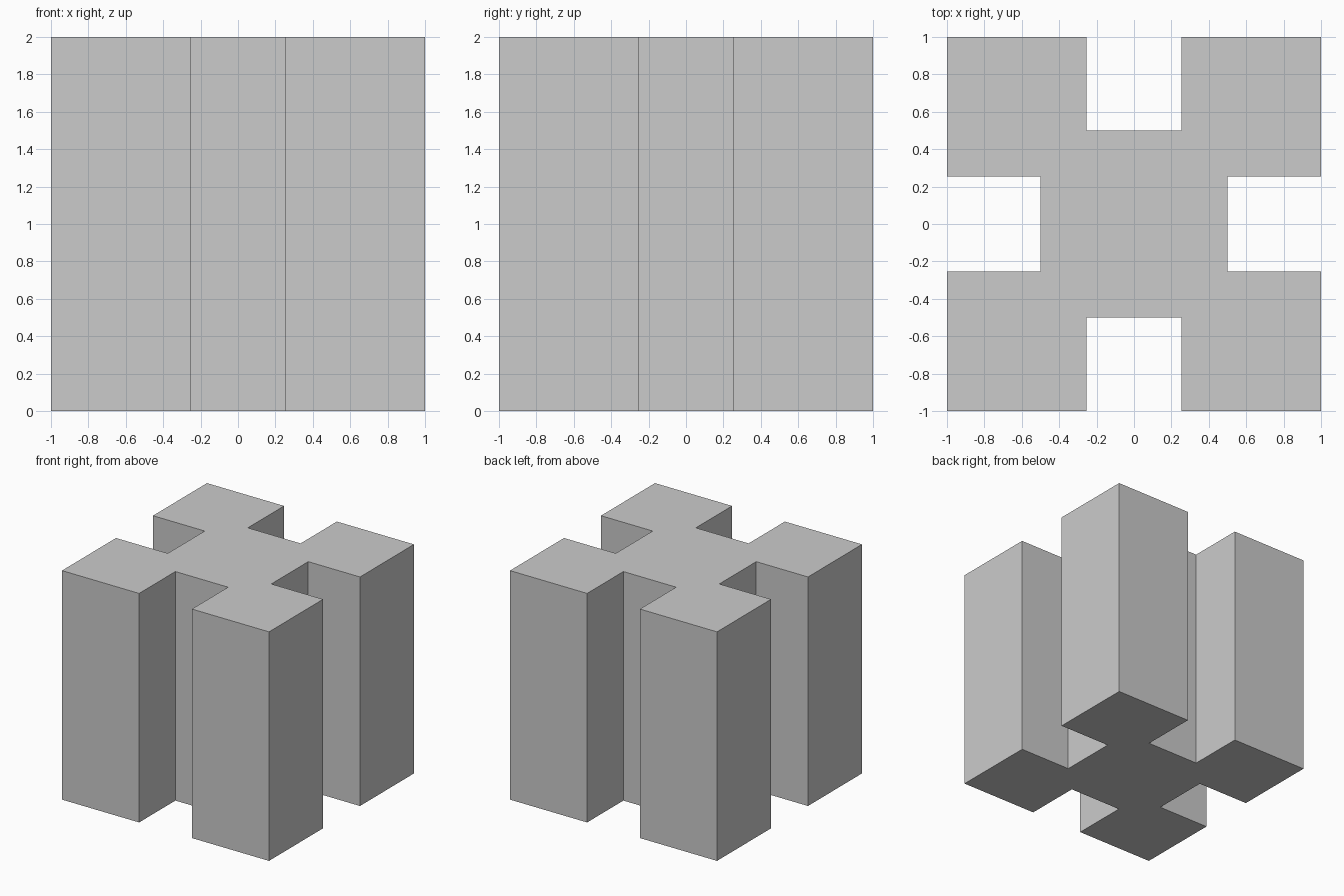
import bpy, bmesh
from mathutils import Matrix, Vector
from math import pi

if "Cube" in bpy.data.objects:
    bpy.data.objects.remove(bpy.data.objects["Cube"])

HALF, SLOT, DEPTH, HEIGHT = 1.0, 0.255, 0.5, 2.0

# One quarter of the outline: front slot plus the front right corner
quarter = [(-SLOT, -HALF), (-SLOT, -DEPTH), (SLOT, -DEPTH), (SLOT, -HALF), (HALF, -HALF)]

bm = bmesh.new()
outline = []
for i in range(4):
    turn = Matrix.Rotation(i * pi / 2, 3, 'Z')
    outline += [bm.verts.new(turn @ Vector((x, y, 0))) for x, y in quarter]

# Extrude the slotted cross-section into a full-height block
base = bm.faces.new(outline)
top = bmesh.ops.extrude_face_region(bm, geom=[base], use_keep_orig=True)["geom"]
bmesh.ops.translate(bm, vec=(0, 0, HEIGHT),
                    verts=[g for g in top if isinstance(g, bmesh.types.BMVert)])
bmesh.ops.recalc_face_normals(bm, faces=bm.faces)

mesh = bpy.data.meshes.new("slotted_block")
bm.to_mesh(mesh)
bm.free()
bpy.context.collection.objects.link(bpy.data.objects.new("slotted_block", mesh))
